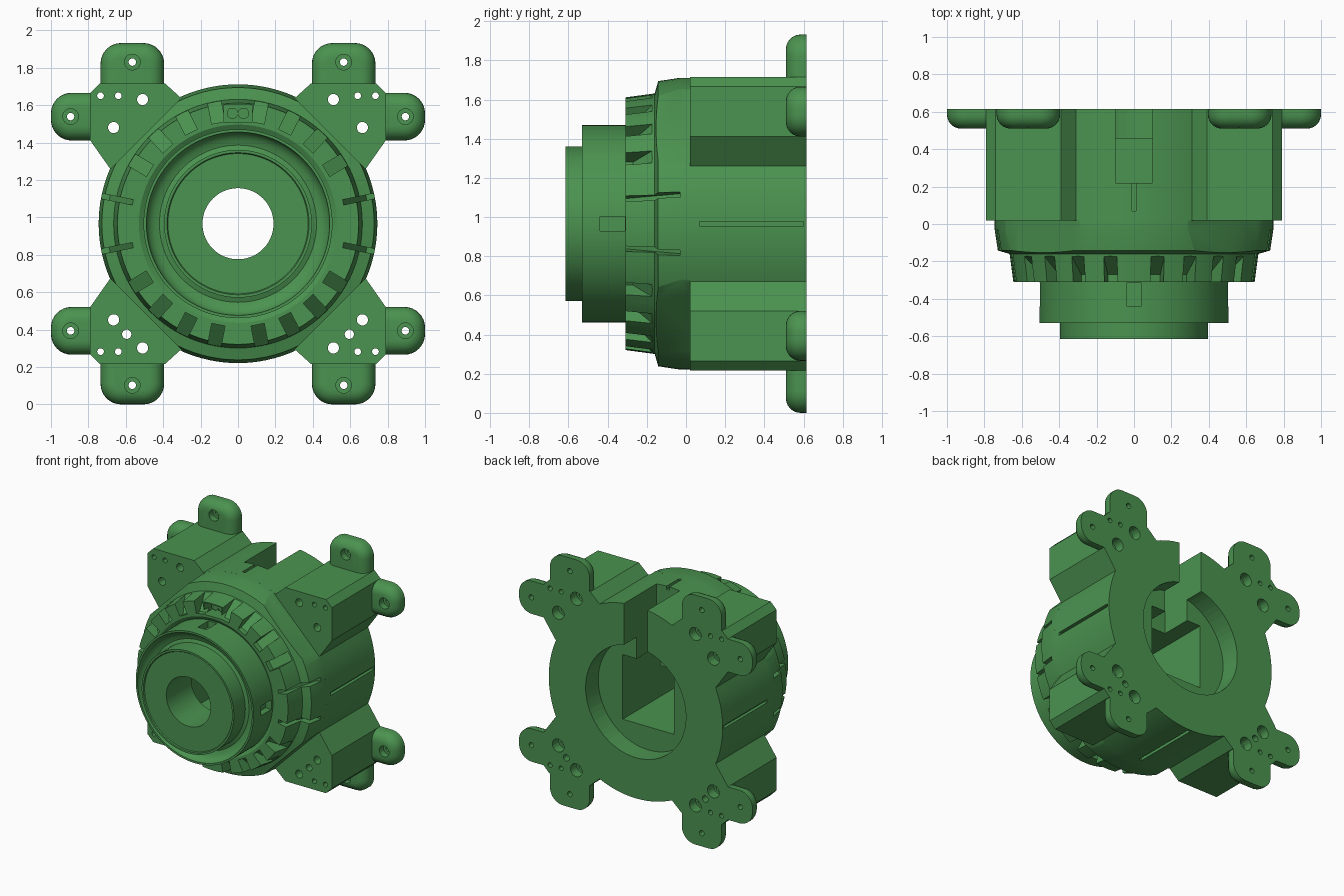
import bpy, bmesh, math
from math import sin, cos, pi, radians
from mathutils import Vector

if "Cube" in bpy.data.objects:
    bpy.data.objects.remove(bpy.data.objects["Cube"])

CZ = 0.966          # height of the main axis
BACK = 0.615

green = bpy.data.materials.new("green")
green.diffuse_color = (0.07, 0.29, 0.08, 1)
green.use_nodes = True
green.node_tree.nodes["Principled BSDF"].inputs["Base Color"].default_value = green.diffuse_color


def finish(name, bm):
    bmesh.ops.recalc_face_normals(bm, faces=bm.faces)
    me = bpy.data.meshes.new(name)
    bm.to_mesh(me)
    bm.free()
    ob = bpy.data.objects.new(name, me)
    bpy.context.collection.objects.link(ob)
    me.materials.append(green)
    return ob


def facing(a, b, c):
    """Front outline a, b extruded along y."""
    return Vector((a, c, CZ + b))


def radial(deg):
    """Radius, y, tangent frame turned about the axis."""
    t = radians(deg)
    return lambda r, y, s: Vector((r * cos(t) - s * sin(t), y, CZ + r * sin(t) + s * cos(t)))


def loft(bm, rings):
    loops = [[bm.verts.new(p) for p in ring] for ring in rings]
    n = len(loops[0])
    for A, B in zip(loops, loops[1:]):
        for i in range(n):
            j = (i + 1) % n
            bm.faces.new((A[i], A[j], B[j], B[i]))
    bm.faces.new(loops[0])
    bm.faces.new(loops[-1][::-1])


def prism(bm, pts, lo, hi, f=facing):
    """Closed prism; each piece gets its own outward normals."""
    tmp = bmesh.new()
    loft(tmp, [[f(a, b, c) for a, b in pts] for c in (lo, hi)])
    bmesh.ops.recalc_face_normals(tmp, faces=tmp.faces)
    me = bpy.data.meshes.new("tmp")
    tmp.to_mesh(me)
    tmp.free()
    bm.from_mesh(me)
    bpy.data.meshes.remove(me)


def circle(x, z, r, n=24):
    return [(x + r * cos(2 * pi * i / n), z + r * sin(2 * pi * i / n)) for i in range(n)]


def rect(a0, a1, b0, b1):
    return [(a0, b0), (a1, b0), (a1, b1), (a0, b1)]


def smooth(ob):
    bpy.ops.object.select_all(action='DESELECT')
    ob.select_set(True)
    bpy.context.view_layer.objects.active = ob
    bpy.ops.object.shade_smooth_by_angle(angle=radians(28))


def cut(ob, bm):
    cutter = finish("cutter", bm)
    cutter.hide_render = True
    m = ob.modifiers.new("cut", 'BOOLEAN')
    m.operation, m.solver, m.object, m.use_self = 'DIFFERENCE', 'EXACT', cutter, True
    smooth(ob)
    bpy.ops.object.modifier_apply(modifier=m.name)
    bpy.data.objects.remove(cutter)
    smooth(ob)


# housing: round barrel with four corner blocks as one outline
a1, a2, R = 23.3, 65.4, 0.745
arc = lambda s, e: [(R * cos(radians(s + (e - s) * i / 8)), R * sin(radians(s + (e - s) * i / 8))) for i in range(9)]
quarter = arc(0, a1) + [(.79, .445), (.79, .70), (.74, .75), (.39, .75)] + arc(a2, 90)
left = [(-x, z) for x, z in reversed(quarter)][1:]
upper = quarter + left
outline = upper + [(x, -z) for x, z in reversed(upper)][1:-1]
bm = bmesh.new()
prism(bm, outline, 0.02, BACK)
housing = finish("housing", bm)

WELL = rect(-.22, .22, -.25, .25)
bm = bmesh.new()
prism(bm, circle(0, 0, .43, 64), .46, .7)                    # round rear recess
prism(bm, WELL, -.1, .65)                                    # square well
prism(bm, rect(-.1, .1, .2, .85), .22, .68)                  # top channel
for deg, end in ((0, .6), (180, .6), (90, .25), (270, .6)):  # thin grooves
    prism(bm, rect(.72, .8, .07, end), -.012, .012, radial(deg))
for sx in (-1, 1):
    for sz in (-1, 1):                                       # corner holes
        for x, z, r in ((.51, .664, .03), (.665, .514, .03), (.735, .684, .018), (.64, .684, .018)):
            prism(bm, circle(sx * x, sz * z, r, 20), -.1, .7)
            if r > .02:
                prism(bm, circle(sx * x, sz * z, .05), .54, .72)
    prism(bm, circle(sx * .595, -.591, .025, 20), -.1, .7)
cut(housing, bm)

# nose and slotted ring: one turned profile (radius, y)
profile = [(.19, -.607), (.375, -.607), (.38, -.615), (.395, -.615), (.395, -.475), (.42, -.465),
           (.45, -.473), (.473, -.49), (.487, -.51), (.49, -.53), (.505, -.53), (.505, -.295),
           (.53, -.31), (.645, -.31), (.665, -.16), (.728, -.142), (R, -.03), (R, .02), (.19, .02)]
bm = bmesh.new()
N = 96
cols = [[bm.verts.new(radial(360 * i / N)(r, y, 0)) for r, y in profile] for i in range(N)]
for i in range(N):
    A, B = cols[i], cols[(i + 1) % N]
    for k in range(len(profile)):
        j = (k + 1) % len(profile)
        bm.faces.new((A[k], A[j], B[j], B[k]))
nose = finish("nose_and_ring", bm)

bm = bmesh.new()
prism(bm, WELL, -.3, .1)                                     # square well
slot = [(.55, -.34), (.8, -.34), (.8, -.162), (.675, -.162), (.55, -.27)]
for k in range(4):                                           # ring slots
    for base in (90, 270):
        for s in (-1, 1):
            prism(bm, slot, -.036, .036, radial(base + s * (11 + 16 * k)))
for deg in (45, 135, 225, 315):                              # flats in front of the corner blocks
    prism(bm, rect(.69, .9, -.25, .05), -.4, .4, radial(deg))
gap = [(.56, -.34), (.85, -.34), (.85, -.03), (.70, -.03)]
for base in (0, 180):                                        # gaps that set off the side arms
    for s in (-1, 1):
        prism(bm, gap, -.014, .014, radial(base + s * 11.5))
for deg in (0, 90, 180, 270):                                # nose notches
    prism(bm, rect(.455, .53, -.44, -.312), -.037, .037, radial(deg))
prism(bm, rect(-.075, .075, .545, .635), -.35, -.2)          # clip pocket
cut(nose, bm)

# clip beads in the top pocket
for i, x in enumerate((-.03, .03)):
    bm = bmesh.new()
    prism(bm, circle(x, .59, .03, 20), -.24, -.19)
    smooth(finish("clip_bead_%d" % i, bm))


def mounting_ear(name, place, l0, l1, half, rc, hole):
    """Tab with round outer corners and a rolled front edge; place maps (u, v, y)."""
    def ring(d, y):
        r, pts = rc - d, [(l0, -half + d)]
        for s, start in ((-1, -90), (1, 0)):
            for i in range(9):
                t = radians(start + 90 * i / 8)
                pts.append((l1 - rc + r * cos(t), s * (half - rc) + r * sin(t)))
        pts.append((l0, half - d))
        return [place(u, v, y) for u, v in pts]
    f, front = .075, .51
    rings = [ring(f * (1 - sin(t)), front + f * (1 - cos(t))) for t in (pi / 12 * i for i in range(7))]
    rings.append(ring(0, BACK))
    bm = bmesh.new()
    loft(bm, rings)
    ear = finish(name, bm)
    c = bmesh.new()
    prism(c, circle(hole, 0, .02, 20), .4, .7, place)
    prism(c, circle(hole, 0, .042), .45, .56, place)
    cut(ear, c)


# two mounting ears on each corner
for sx in (-1, 1):
    for sz in (-1, 1):
        tag = ("upper" if sz > 0 else "lower") + ("_right" if sx > 0 else "_left")
        mounting_ear("vertical_ear_" + tag,
                     lambda u, v, y: Vector((sx * .565 + v, y, CZ + sz * u)), .735, .966, .17, .11, .864)
        mounting_ear("side_ear_" + tag,
                     lambda u, v, y: Vector((sx * u, y, CZ + sz * .5725 + v)), .775, 1.0, .1275, .11, .895)
